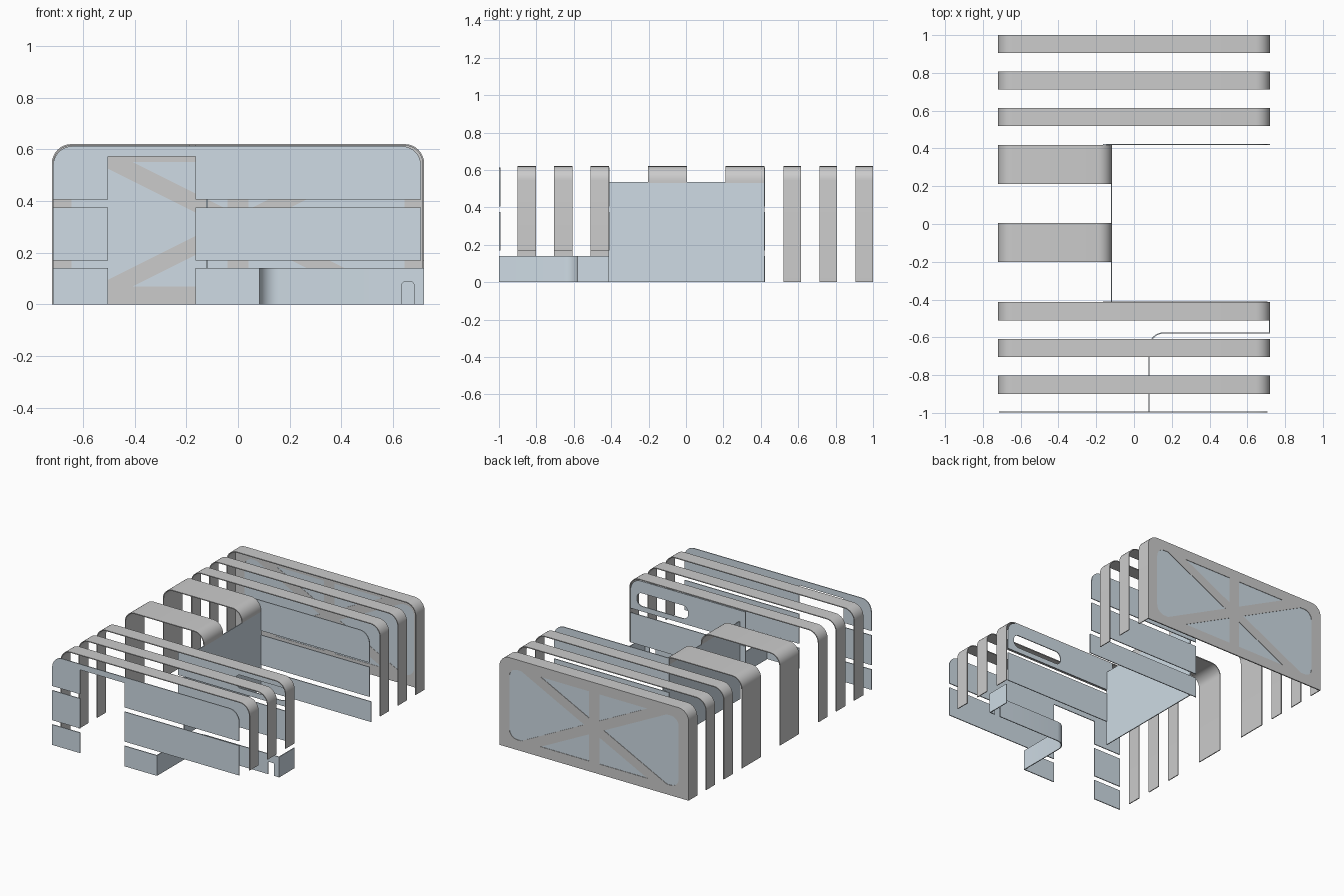
import bpy, bmesh, math
from mathutils import Vector

if "Cube" in bpy.data.objects:
    bpy.data.objects.remove(bpy.data.objects["Cube"])

T = 0.006   # sheet thickness
H = 0.62    # arch height
W = 0.72    # half width
R = 0.075   # arch corner radius

blue = bpy.data.materials.new("pale_blue_panel")
blue.diffuse_color = (0.62, 0.71, 0.78, 1)
blue.use_nodes = True
blue.node_tree.nodes["Principled BSDF"].inputs["Base Color"].default_value = blue.diffuse_color


def rounded(points, seg=8):
    """Points are (a, b) or (a, b, radius); rounded corners become arcs."""
    out = []
    n = len(points)
    for i, p in enumerate(points):
        c = Vector(p[:2])
        if len(p) == 2:
            out.append(c)
            continue
        d0 = (Vector(points[i - 1][:2]) - c).normalized()
        d1 = (Vector(points[(i + 1) % n][:2]) - c).normalized()
        half = d0.angle(d1) / 2
        r = p[2]
        s, e = c + d0 * r / math.tan(half), c + d1 * r / math.tan(half)
        centre = c + (d0 + d1).normalized() * r / math.sin(half)
        for k in range(seg + 1):
            v = (s - centre).lerp(e - centre, k / seg)
            # slerp for even arc steps
            ang = (math.pi - 2 * half)
            a, b = math.sin(ang * (1 - k / seg)), math.sin(ang * k / seg)
            v = ((s - centre) * a + (e - centre) * b) / math.sin(ang)
            out.append(centre + v)
    return out


def plate(name, loops, lo, hi, plan=False, mat=None):
    """Fill outlines (later loops are holes) and extrude along y, or along z for a plan."""
    cu = bpy.data.curves.new(name, 'CURVE')
    cu.dimensions = '2D'
    cu.fill_mode = 'BOTH'
    cu.extrude = (hi - lo) / 2
    for loop in loops:
        pts = rounded(loop)
        sp = cu.splines.new('POLY')
        sp.points.add(len(pts) - 1)
        for q, p in zip(sp.points, pts):
            q.co = (p.x, p.y, 0, 1)
        sp.use_cyclic_u = True
    ob = bpy.data.objects.new(name, cu)
    bpy.context.collection.objects.link(ob)
    mid = (lo + hi) / 2
    if plan:
        ob.location.z = mid
    else:
        ob.location.y = mid
        ob.rotation_euler.x = math.pi / 2
    bpy.ops.object.select_all(action='DESELECT')
    ob.select_set(True)
    bpy.context.view_layer.objects.active = ob
    bpy.ops.object.convert(target='MESH')
    ob = bpy.context.object
    bm = bmesh.new()
    bm.from_mesh(ob.data)
    bmesh.ops.remove_doubles(bm, verts=bm.verts, dist=1e-5)
    bmesh.ops.recalc_face_normals(bm, faces=bm.faces)
    bm.to_mesh(ob.data)
    bm.free()
    bpy.ops.object.shade_smooth_by_angle(angle=math.radians(30))
    if mat:
        ob.data.materials.append(mat)
    return ob


def rect(x0, x1, z0, z1):
    return [(x0, z0), (x0, z1), (x1, z1), (x1, z0)]


def arch(name, y0, y1, x1=W, foot=0.0):
    """Bent strip: left leg to the ground, right leg down to foot."""
    plate(name, [[(-W, 0), (-W, H, R), (x1, H, R), (x1, foot),
                  (x1 - T, foot), (x1 - T, H - T, R - T),
                  (-W + T, H - T, R - T), (-W + T, 0)]], y0, y1)


# Arched ribs: rear full ribs, middle half ribs, front ribs with raised right leg
for i, y in enumerate((0.905, 0.713, 0.52)):
    arch(f"rear_rib_{i}", y, y + 0.095)
for i, y in enumerate((0.212, -0.202)):
    arch(f"middle_rib_{i}", y, y + 0.207, x1=-0.117, foot=0.53)
for i, y in enumerate((-0.51, -0.705, -0.9)):
    arch(f"front_rib_{i}", y, y + 0.097, foot=0.17)

# Front facade strips around the tall doorway
yf, XL, XR, D0, D1 = -0.999, -0.715, 0.708, -0.503, -0.165
plate("front_top_strip", [[(XL, 0.405), (XL, 0.612, R), (XR, 0.612, R), (XR, 0.405),
      (D1, 0.405), (D1, 0.573), (D0, 0.573), (D0, 0.405)]], yf, yf + T, mat=blue)
plate("front_middle_strip_left", [rect(XL, D0, 0.17, 0.375)], yf, yf + T, mat=blue)
plate("front_middle_strip_right", [rect(D1, XR, 0.17, 0.375)], yf, yf + T, mat=blue)
plate("front_low_strip_left", [rect(XL, D0, 0, 0.14)], yf, yf + T, mat=blue)
plate("front_low_strip_right", [rect(D1, 0.08, 0, 0.14)], yf, yf + T, mat=blue)

# Courtyard cross walls in matching strips; the front one has a slot window
slot = [(0.27, 0.44, 0.04), (0.27, 0.53, 0.04), (0.66, 0.53, 0.04), (0.66, 0.44, 0.04)]
for name, y, holes in (("court_front", -0.415, [slot]), ("court_rear", 0.417, [])):
    plate(name + "_top_strip", [[(D1, 0.405), (D1, 0.612), (XR, 0.612, R), (XR, 0.405)]] + holes,
          y, y + T, mat=blue)
    plate(name + "_middle_strip", [rect(D1, XR, 0.17, 0.375)], y, y + T, mat=blue)
plate("court_rear_low_strip", [rect(D1, W, 0, 0.14)], 0.417, 0.417 + T, mat=blue)

# Long courtyard side wall
plate("court_side_wall", [rect(-0.123, -0.117, -0.415, 0.42)], 0, 0.535, plan=True, mat=blue)

# Low entrance wall with a curved corner, small doorway and return
r, yw = 0.08, -0.58
plate("entrance_curved_wall", [[(0.077, -0.998), (0.077, yw + T, r), (0.6, yw + T), (0.6, yw),
      (0.077 + T, yw, r - T), (0.077 + T, -0.998)]], 0, 0.14, plan=True, mat=blue)
plate("entrance_door_wall", [[(0.6, 0), (0.6, 0.14), (W, 0.14), (W, 0), (0.68, 0),
      (0.68, 0.086, 0.008), (0.635, 0.086, 0.008), (0.635, 0)]], yw, yw + T, mat=blue)
plate("entrance_return_wall", [rect(W - T, W, yw, -0.412)], 0, 0.14, plan=True, mat=blue)

# Rear gable: braced frame with six openings, glass set inside its thickness
holes = []
for s in (-1, 1):
    holes.append([(s * 0.074, 0.31), (s * 0.554, 0.55), (s * 0.645, 0.55, 0.06),
                  (s * 0.645, 0.07, 0.06), (s * 0.554, 0.07)])
    for v in (-1, 1):
        holes.append([(s * 0.04, 0.31 + v * 0.057), (s * 0.04, 0.31 + v * 0.24),
                      (s * 0.406, 0.31 + v * 0.24)])
plate("rear_braced_frame", [[(-W, 0), (-W, H, R), (W, H, R), (W, 0)]] + holes, 0.992, 1.0)
plate("rear_glass", [rect(-0.66, 0.66, 0.05, 0.57)], 0.994, 0.997, mat=blue)
